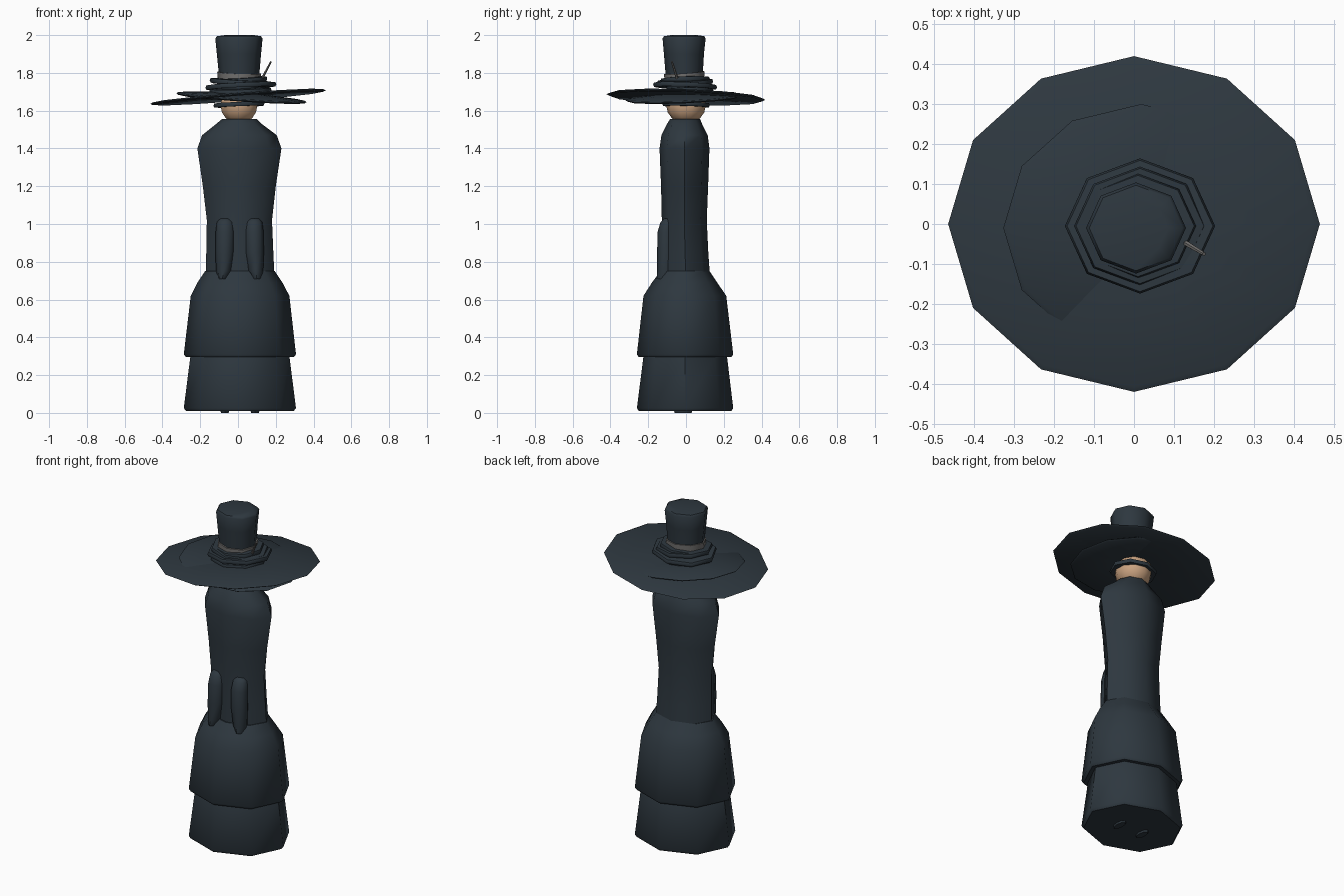
import bpy, bmesh, math
from mathutils import Vector


def material(name, rgb):
    m = bpy.data.materials.new(name)
    m.diffuse_color = (*rgb, 1)
    return m


CLOTH = material("dark_slate_cloth", (0.027, 0.039, 0.050))
SKIN = material("skin", (0.60, 0.37, 0.22))
GREY = material("grey_trim", (0.17, 0.165, 0.16))


def finish(name, bm, mat, angle=50):
    bmesh.ops.recalc_face_normals(bm, faces=bm.faces)
    me = bpy.data.meshes.new(name)
    bm.to_mesh(me)
    bm.free()
    me.materials.append(mat)
    ob = bpy.data.objects.new(name, me)
    bpy.context.collection.objects.link(ob)
    bpy.ops.object.select_all(action='DESELECT')
    ob.select_set(True)
    bpy.context.view_layer.objects.active = ob
    bpy.ops.object.shade_smooth_by_angle(angle=math.radians(angle))
    return ob


def loft(name, mat, rings, n=8, tilt=(0, 0), angle=50):
    """Skin rings given as (z, x_min, x_max, y_min, y_max), optionally sheared."""
    bm = bmesh.new()
    loops = []
    for z, x0, x1, y0, y1 in rings:
        loop = []
        for i in range(n):
            a = 2 * math.pi * i / n
            x = (x0 + x1) / 2 + (x1 - x0) / 2 * math.cos(a)
            y = (y0 + y1) / 2 + (y1 - y0) / 2 * math.sin(a)
            loop.append(bm.verts.new((x, y, z + tilt[0] * x + tilt[1] * y)))
        loops.append(loop)
    for a, b in zip(loops, loops[1:]):
        for i in range(n):
            j = (i + 1) % n
            bm.faces.new((a[i], a[j], b[j], b[i]))
    bm.faces.new(loops[0][::-1])
    bm.faces.new(loops[-1])
    return finish(name, bm, mat, angle)


def disc(name, mat, z, rx, ry, thick, n, tilt, rise=0.0, cx=0.0, cy=0.0, inner=0.3):
    """Thin, slightly conical plate."""
    def ring(h, k):
        return (h, cx - rx * k, cx + rx * k, cy - ry * k, cy + ry * k)
    return loft(name, mat, [ring(z - thick / 2 + rise, inner), ring(z - thick / 2, 0.97),
                            ring(z, 1), ring(z + thick / 2, 0.97),
                            ring(z + thick / 2 + rise, inner)], n, tilt, 60)


# Two-tier skirt
loft("lower_skirt", CLOTH, [
    (0.010, -0.275, 0.295, -0.25, 0.24), (0.025, -0.287, 0.307, -0.26, 0.25),
    (0.30, -0.252, 0.272, -0.225, 0.217), (0.34, -0.24, 0.26, -0.21, 0.20)])
loft("upper_skirt", CLOTH, [
    (0.295, -0.275, 0.295, -0.25, 0.24), (0.31, -0.287, 0.307, -0.26, 0.25),
    (0.62, -0.25, 0.272, -0.225, 0.213), (0.69, -0.215, 0.235, -0.18, 0.165),
    (0.75, -0.175, 0.195, -0.135, 0.125)])

# Torso with rounded shoulders and collar
loft("torso", CLOTH, [
    (0.68, -0.17, 0.195, -0.13, 0.13), (0.85, -0.168, 0.187, -0.128, 0.118),
    (1.02, -0.165, 0.18, -0.128, 0.11), (1.20, -0.186, 0.20, -0.132, 0.117),
    (1.40, -0.215, 0.23, -0.14, 0.124), (1.47, -0.19, 0.205, -0.13, 0.115),
    (1.53, -0.115, 0.125, -0.10, 0.085), (1.555, -0.085, 0.10, -0.085, 0.075)])

# Hanging sleeves in front
for side, cx in (("left", -0.068), ("right", 0.085)):
    s = 1 if cx > 0 else -1
    loft(side + "_sleeve", CLOTH, [
        (z, cx + dx * s - w, cx + dx * s + w, y0, -0.06) for z, dx, w, y0 in (
            (0.71, 0.015, 0.022, -0.155), (0.75, 0.008, 0.040, -0.153),
            (0.85, 0.002, 0.050, -0.153), (0.96, 0, 0.050, -0.150),
            (1.01, 0, 0.044, -0.135), (1.03, 0, 0.028, -0.115))])
    # Small shoe sole just under the hem
    fx = -0.07 if s < 0 else 0.09
    loft(side + "_sole", CLOTH, [
        (0.0, fx - 0.02, fx + 0.02, -0.06, 0.03), (0.03, fx - 0.03, fx + 0.03, -0.07, 0.04)])

# Head
bm = bmesh.new()
bmesh.ops.create_uvsphere(bm, u_segments=10, v_segments=8, radius=0.1)
for v in bm.verts:
    v.co = Vector((v.co.x * 1.03 + 0.005, v.co.y * 1.05, v.co.z + 1.63))
finish("head", bm, SKIN)

# Hat: inner band, crossed brims, stacked rolls, crown
disc("inner_hat_band", CLOTH, 1.632, 0.135, 0.125, 0.022, 8, (0.04, -0.03), 0, 0.005, 0, 0.9)
disc("main_brim", CLOTH, 1.672, 0.465, 0.42, 0.014, 12, (0.078, -0.036), 0.012)
disc("second_brim", CLOTH, 1.670, 0.345, 0.31, 0.014, 12, (-0.068, 0.045), 0.018, 0.018, -0.01)
for i, (z, r, cx, t) in enumerate((
        (1.705, 0.165, 0.012, (0.03, 0.05)), (1.730, 0.188, 0.015, (0.05, -0.04)),
        (1.752, 0.165, 0.015, (-0.06, 0.03)), (1.762, 0.145, 0.01, (0.05, 0.04)))):
    disc("hat_roll_%d" % (i + 1), CLOTH, z, r, r * 0.9, 0.024, 8, t, 0.004, cx, -0.005, 0.6)
loft("crown", CLOTH, [
    (1.68, -0.095, 0.105, -0.10, 0.085), (1.78, -0.10, 0.112, -0.107, 0.088),
    (1.90, -0.112, 0.122, -0.117, 0.095), (1.982, -0.12, 0.13, -0.124, 0.104),
    (1.994, -0.112, 0.122, -0.117, 0.097), (2.0, -0.07, 0.085, -0.08, 0.06)])
loft("crown_band", GREY, [
    (1.765, -0.108, 0.12, -0.114, 0.096), (1.802, -0.110, 0.122, -0.116, 0.098)],
    tilt=(-0.04, 0.07))

# Thin pin tucked into the band
bm = bmesh.new()
bmesh.ops.create_cone(bm, cap_ends=True, segments=6, radius1=0.008, radius2=0.005, depth=1)
a, b = Vector((0.12, -0.042, 1.755)), Vector((0.175, -0.075, 1.86))
d = b - a
q = d.to_track_quat('Z', 'Y')
for v in bm.verts:
    v.co = (a + b) / 2 + q @ Vector((v.co.x, v.co.y, v.co.z * d.length))
finish("hat_pin", bm, GREY)
